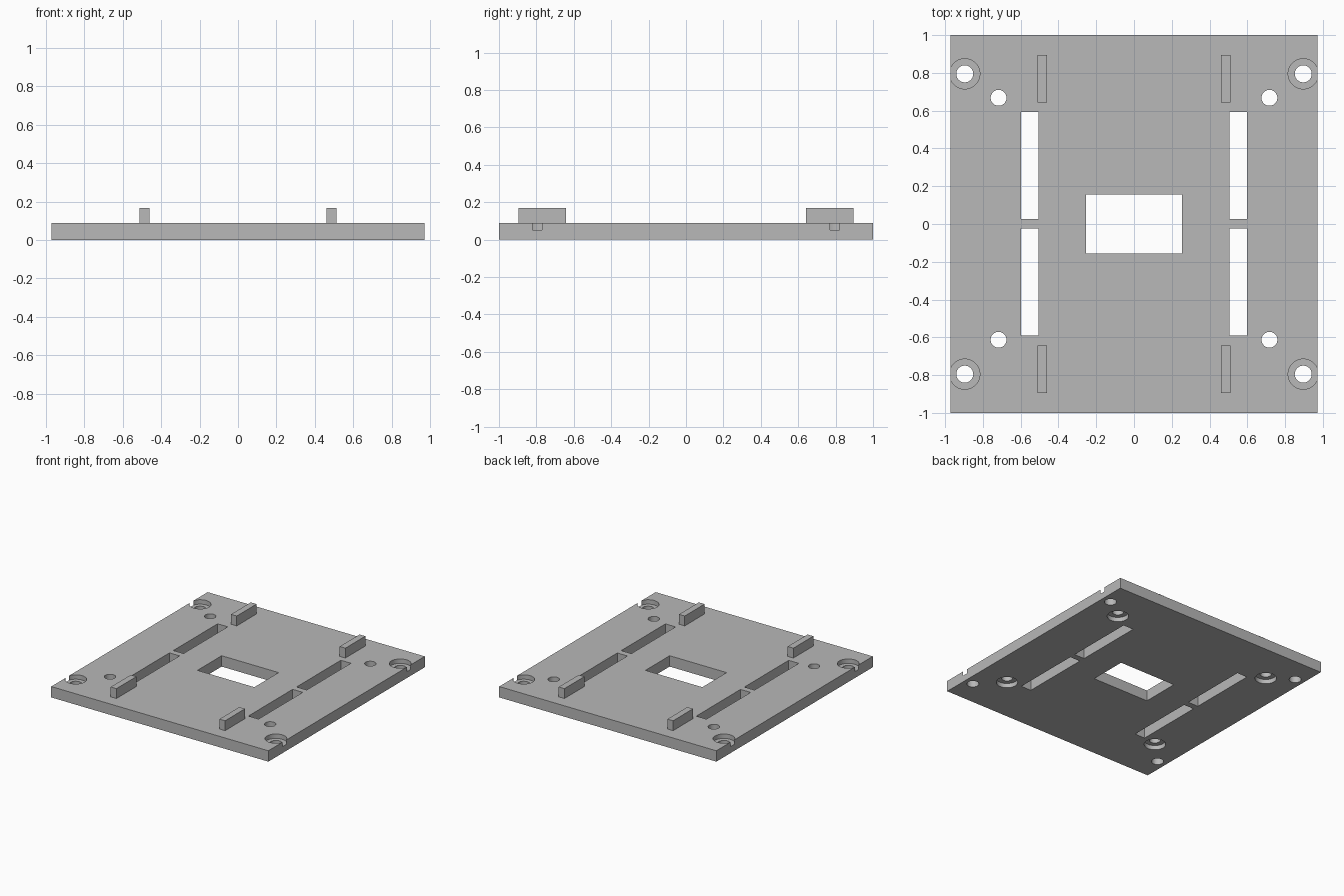
import bpy

if "Cube" in bpy.data.objects:
    bpy.data.objects.remove(bpy.data.objects["Cube"], do_unlink=True)

TOP = 0.088        # plate thickness
LEDGE = 0.052      # floor of the upper counterbores
SIDES = (-1, 1)

grey = bpy.data.materials.new("plain_grey")
grey.use_nodes = True
colour = (0.48, 0.48, 0.48, 1)
grey.diffuse_color = colour
grey.node_tree.nodes["Principled BSDF"].inputs["Base Color"].default_value = colour


def box(name, x0, x1, y0, y1, z0, z1):
    bpy.ops.mesh.primitive_cube_add(
        size=1, location=((x0 + x1) / 2, (y0 + y1) / 2, (z0 + z1) / 2))
    ob = bpy.context.object
    ob.name = name
    ob.scale = (x1 - x0, y1 - y0, z1 - z0)
    bpy.ops.object.transform_apply(location=False, rotation=False, scale=True)
    ob.data.materials.append(grey)
    return ob


def cylinder(name, x, y, radius, z0, z1):
    bpy.ops.mesh.primitive_cylinder_add(
        vertices=48, radius=radius, depth=z1 - z0, location=(x, y, (z0 + z1) / 2))
    ob = bpy.context.object
    ob.name = name
    ob.data.materials.append(grey)
    return ob


def cut(target, cutter):
    mod = target.modifiers.new("cut", 'BOOLEAN')
    mod.operation = 'DIFFERENCE'
    mod.solver = 'EXACT'
    mod.object = cutter
    bpy.context.view_layer.objects.active = target
    bpy.ops.object.modifier_apply(modifier=mod.name)
    bpy.data.objects.remove(cutter, do_unlink=True)


# Base plate with central window
plate = box("base_plate", -0.972, 0.972, -1, 1, 0, TOP)
cut(plate, box("window_cutter", -0.255, 0.255, -0.155, 0.155, -0.1, 0.2))

for sx in SIDES:
    # Long slots, front and back of a narrow bridge
    x0, x1 = sorted((sx * 0.506, sx * 0.597))
    for y0, y1 in ((0.026, 0.592), (-0.59, -0.024)):
        cut(plate, box("slot_cutter", x0, x1, y0, y1, -0.1, 0.2))

    # Corner holes with upper counterbores that break through the side edge
    for sy in SIDES:
        x, y = sx * 0.896, sy * 0.795
        cut(plate, cylinder("counterbore_cutter", x, y, 0.08, LEDGE, 0.2))
        cut(plate, cylinder("corner_hole_cutter", x, y, 0.045, -0.1, 0.2))

    # Inner holes, counterbored from below
    for y in (0.668, -0.613):
        x = sx * 0.717
        cut(plate, cylinder("under_bore_cutter", x, y, 0.08, -0.1, TOP - LEDGE))
        cut(plate, cylinder("inner_hole_cutter", x, y, 0.042, -0.1, 0.2))

# Upright locating tabs
for sx, side in zip(SIDES, ("right", "left")):
    for sy, end in zip(SIDES, ("front", "back")):
        x0, x1 = sorted((sx * 0.461, sx * 0.512))
        y0, y1 = sorted((sy * 0.642, sy * 0.896))
        box(f"{end}_{side}_tab", x0, x1, y0, y1, TOP, 0.168)

# Smooth hole walls, sharp edges elsewhere
bpy.ops.object.select_all(action='DESELECT')
plate.select_set(True)
bpy.context.view_layer.objects.active = plate
bpy.ops.object.shade_smooth_by_angle()
